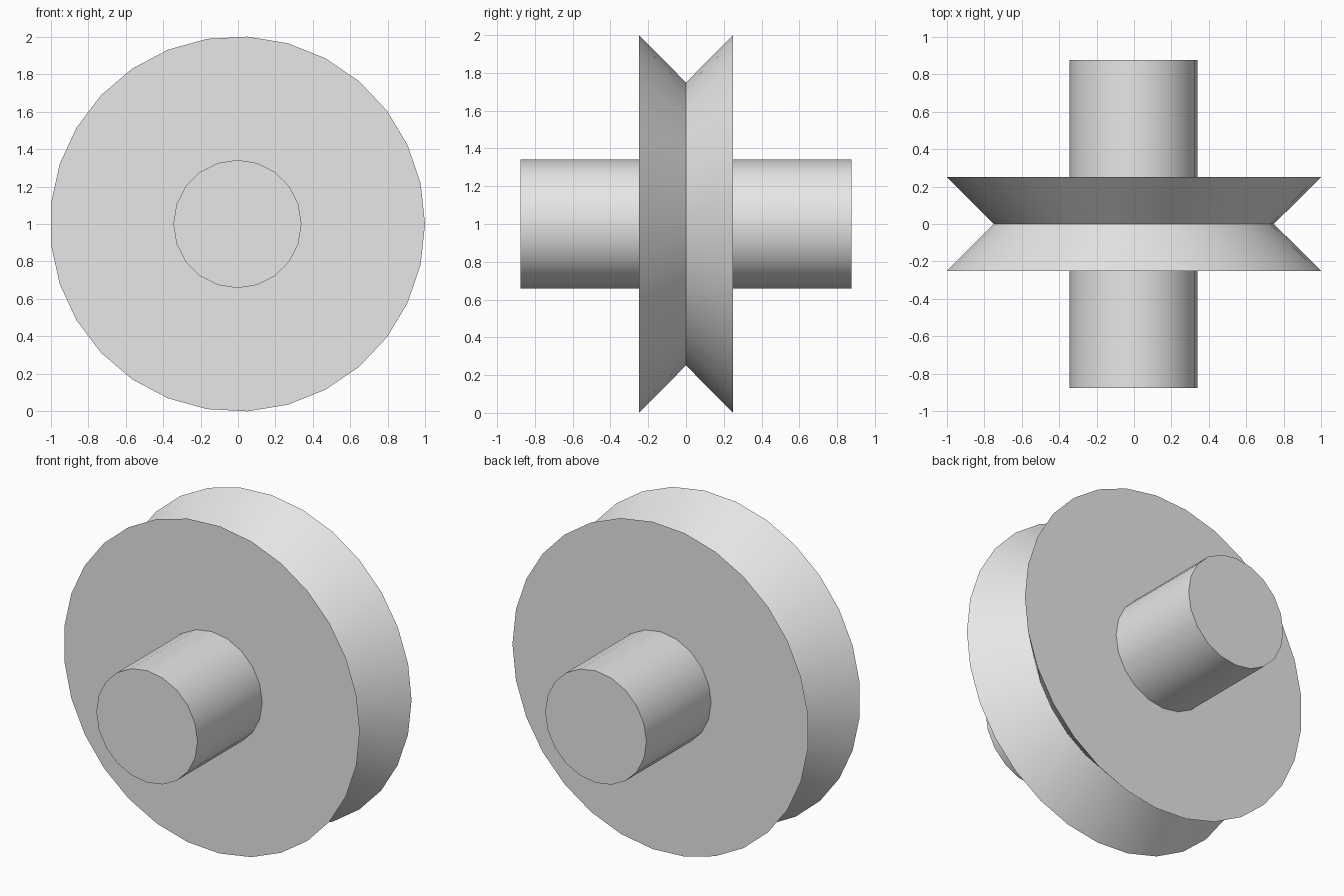
import bpy, bmesh, math

if "Cube" in bpy.data.objects:
    bpy.data.objects.remove(bpy.data.objects["Cube"], do_unlink=True)

CENTRE_X, CENTRE_Z = -0.003, 1.0

# Single plain grey material
grey = bpy.data.materials.new("plain_grey")
grey.use_nodes = True
grey.diffuse_color = (0.8, 0.8, 0.8, 1)
grey.node_tree.nodes["Principled BSDF"].inputs["Base Color"].default_value = (0.8, 0.8, 0.8, 1)


def lathe(name, profile, sides):
    """Turn a (y, radius) profile around the y axis and cap both ends."""
    bm = bmesh.new()
    rings = []
    for y, radius in profile:
        angles = [math.tau * i / sides for i in range(sides)]
        rings.append([bm.verts.new((radius * math.cos(a), y, radius * math.sin(a)))
                      for a in angles])
    for near, far in zip(rings, rings[1:]):
        for i in range(sides):
            j = (i + 1) % sides
            bm.faces.new((near[i], near[j], far[j], far[i]))
    bm.faces.new(rings[0])
    bm.faces.new(rings[-1])
    bmesh.ops.recalc_face_normals(bm, faces=bm.faces)
    mesh = bpy.data.meshes.new(name)
    bm.to_mesh(mesh)
    bm.free()
    mesh.materials.append(grey)

    obj = bpy.data.objects.new(name, mesh)
    obj.location = (CENTRE_X, 0, CENTRE_Z)
    bpy.context.collection.objects.link(obj)
    bpy.ops.object.select_all(action="DESELECT")
    obj.select_set(True)
    bpy.context.view_layer.objects.active = obj
    bpy.ops.object.shade_smooth_by_angle(angle=math.radians(30))
    return obj


# Wheel with a V-shaped groove around its rim
lathe("grooved_wheel", [(-0.25, 1.0015), (0, 0.75), (0.25, 1.0015)], 29)

# Axle running through the wheel, sticking out front and back
lathe("axle", [(-0.875, 0.342), (0.875, 0.342)], 20)
